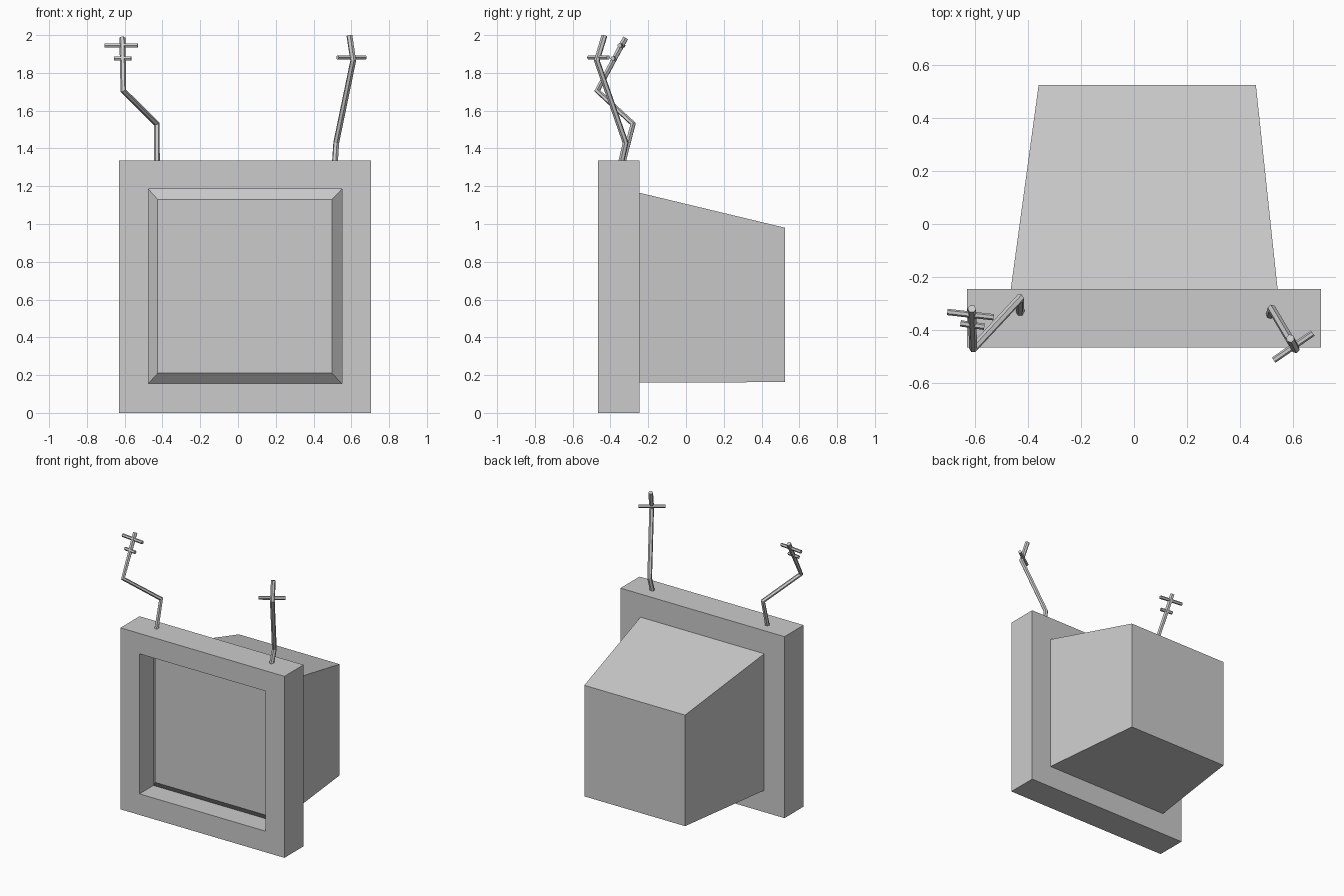
import bpy
import bmesh

cube = bpy.data.objects.get("Cube")
if cube:
    bpy.data.objects.remove(cube, do_unlink=True)

grey = bpy.data.materials.new("plain grey")
grey.use_nodes = True
grey.diffuse_color = (0.6, 0.6, 0.6, 1)
grey.node_tree.nodes["Principled BSDF"].inputs["Base Color"].default_value = grey.diffuse_color


def loft(name, rings, cap_front=False, cap_back=False):
    """Join upright rectangles (y, left, right, bottom, top) into a flat-faced shell."""
    bm = bmesh.new()
    loops = [[bm.verts.new((x, y, z)) for x, z in ((l, b), (r, b), (r, t), (l, t))]
             for y, l, r, b, t in rings]
    for a, b in zip(loops, loops[1:]):
        for i in range(4):
            j = (i + 1) % 4
            bm.faces.new((a[i], b[i], b[j], a[j]))
    if cap_front:
        bm.faces.new(loops[0])
    if cap_back:
        bm.faces.new(reversed(loops[-1]))
    mesh = bpy.data.meshes.new(name)
    bm.to_mesh(mesh)
    bm.free()
    mesh.materials.append(grey)
    obj = bpy.data.objects.new(name, mesh)
    bpy.context.collection.objects.link(obj)
    return obj


def rod(name, points, radius):
    """Six-sided capped tube along a bent path."""
    curve = bpy.data.curves.new(name, "CURVE")
    curve.dimensions = "3D"
    curve.bevel_depth = radius
    curve.bevel_resolution = 1
    curve.use_fill_caps = True
    spline = curve.splines.new("POLY")
    spline.points.add(len(points) - 1)
    for p, co in zip(spline.points, points):
        p.co = (*co, 1)
    curve.materials.append(grey)
    obj = bpy.data.objects.new(name, curve)
    bpy.context.collection.objects.link(obj)
    bpy.ops.object.select_all(action="DESELECT")
    obj.select_set(True)
    bpy.context.view_layer.objects.active = obj
    bpy.ops.object.convert(target="MESH")
    for poly in bpy.context.object.data.polygons:
        poly.use_smooth = False


# Main rectangles: left, right, bottom, top
outer = (-0.63, 0.705, 0, 1.335)
opening = (-0.475, 0.55, 0.155, 1.185)
glass = (-0.425, 0.497, 0.21, 1.13)
body_front = (-0.465, 0.542, 0.16, 1.165)
body_back = (-0.36, 0.46, 0.163, 0.98)
front_y, back_y = -0.467, -0.245

# Bevelled screen set into the recess
loft("screen", [(-0.355, *glass), (-0.305, *opening)], cap_front=True)

# Thick square frame with recess walls and back ring
loft("frame", [(-0.305, *opening), (front_y, *opening), (front_y, *outer),
               (back_y, *outer), (back_y, *body_front)])

# Tapered rear housing
loft("rear_housing", [(back_y, *body_front), (0.525, *body_back)], cap_back=True)

# Bent aerials with small crossbars
rod("right_aerial", [(-0.43, -0.335, 1.32), (-0.43, -0.28, 1.53),
                     (-0.607, -0.47, 1.705), (-0.612, -0.32, 1.985)], 0.016)
rod("right_crossbar_upper", [(-0.705, -0.332, 1.945), (-0.53, -0.352, 1.945)], 0.012)
rod("right_crossbar_lower", [(-0.655, -0.375, 1.877), (-0.565, -0.388, 1.877)], 0.012)
rod("left_aerial", [(0.513, -0.345, 1.32), (0.52, -0.32, 1.43),
                    (0.61, -0.472, 1.865), (0.59, -0.432, 1.997)], 0.016)
rod("left_crossbar", [(0.527, -0.514, 1.882), (0.675, -0.412, 1.882)], 0.012)
